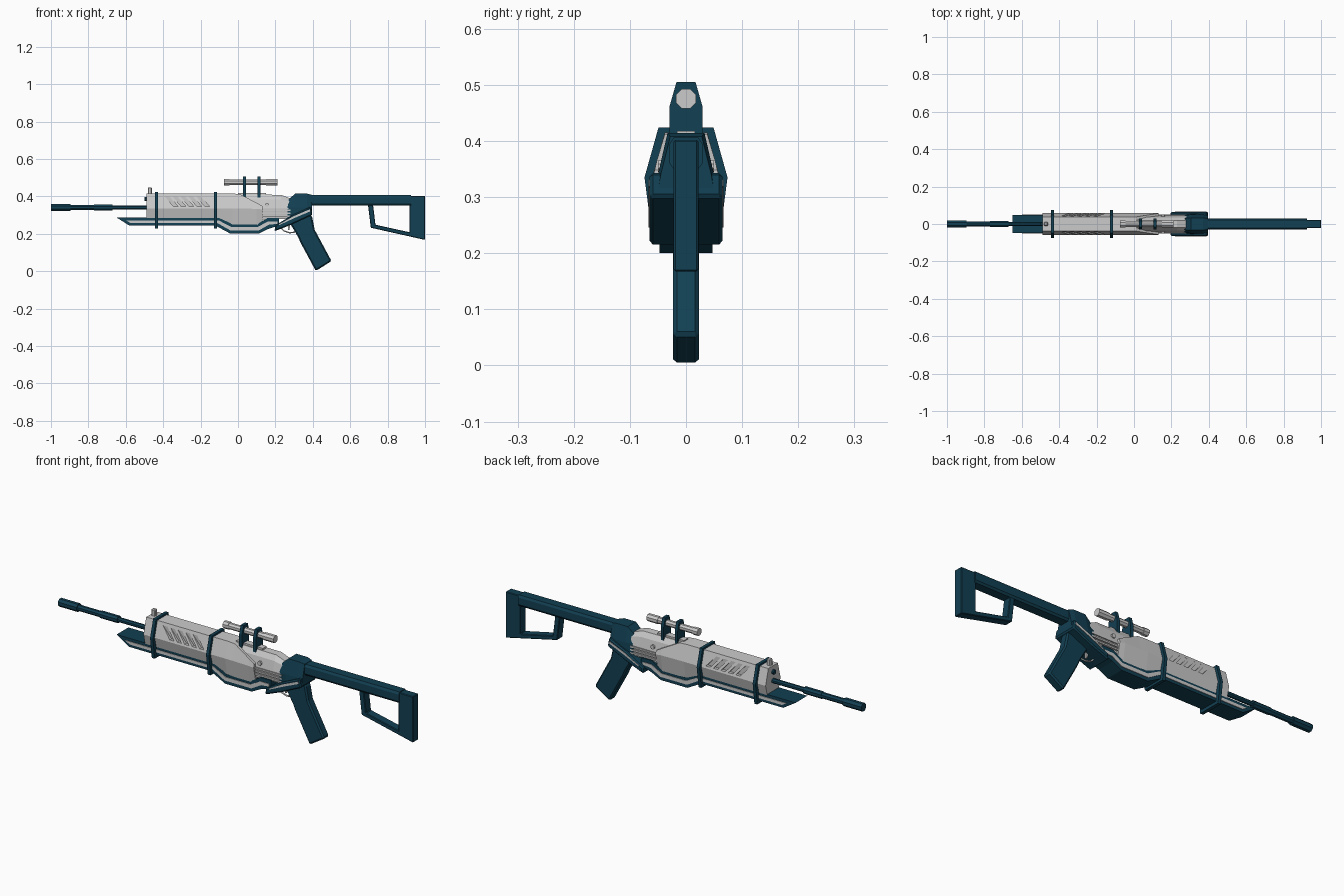
import bpy, bmesh, math
from mathutils import Matrix

teal = bpy.data.materials.new("dark_teal")
teal.diffuse_color = (0.006, 0.05, 0.085, 1)


def finish(name, bm, mat=None, bevel=0):
    bmesh.ops.recalc_face_normals(bm, faces=bm.faces)
    me = bpy.data.meshes.new(name)
    bm.to_mesh(me)
    bm.free()
    ob = bpy.data.objects.new(name, me)
    bpy.context.collection.objects.link(ob)
    if mat:
        me.materials.append(mat)
    if bevel:
        m = ob.modifiers.new("chamfer", 'BEVEL')
        m.width, m.segments = bevel, 1
    return ob


def add_prism(bm, pts, y0, y1):
    a = [bm.verts.new((x, y0, z)) for x, z in pts]
    b = [bm.verts.new((x, y1, z)) for x, z in pts]
    bm.faces.new(a)
    bm.faces.new(b[::-1])
    for i in range(len(a)):
        j = (i + 1) % len(a)
        bm.faces.new((a[i], b[i], b[j], a[j]))


def prism(name, pts, hw, mat=None, bevel=0):
    """Side profile (x, z) extruded across the width."""
    bm = bmesh.new()
    add_prism(bm, pts, -hw, hw)
    return finish(name, bm, mat, bevel)


def loft(name, stations, mat=None):
    """Stations: (x, [(half width, z) from top to bottom]), mirrored in y."""
    bm = bmesh.new()
    rings = []
    for x, half in stations:
        sec = half + [(-w, z) for w, z in reversed(half)]
        rings.append([bm.verts.new((x, w, z)) for w, z in sec])
    bm.faces.new(rings[0])
    bm.faces.new(rings[-1][::-1])
    for a, b in zip(rings, rings[1:]):
        for i in range(len(a)):
            j = (i + 1) % len(a)
            bm.faces.new((a[i], b[i], b[j], a[j]))
    return finish(name, bm, mat)


def rod(name, x0, x1, y, z, r, n=8, mat=None, axis='Y'):
    """Cylinder along x (or turned about x to run along another axis)."""
    bm = bmesh.new()
    rot = Matrix.Rotation(math.pi / 2, 4, axis) @ Matrix.Rotation(math.pi / n, 4, 'Z')
    bmesh.ops.create_cone(bm, cap_ends=True, segments=n, radius1=r, radius2=r, depth=x1 - x0,
                          matrix=Matrix.Translation(((x0 + x1) / 2, y, z)) @ rot)
    return finish(name, bm, mat)


# barrel and stepped muzzle
for name, x0, x1, r in (("muzzle", -1, -0.895, 0.021), ("barrel_front", -0.9, -0.76, 0.015),
                        ("barrel_collar", -0.77, -0.67, 0.018), ("barrel_rear", -0.68, -0.46, 0.012)):
    rod(name, x0, x1, 0, 0.34, r, 8, teal)
rod("front_port", -0.5, -0.48, 0, 0.385, 0.012, 8, teal)

# main housing, dropping at the rear and bulging underneath
housing = loft("housing", [
    (-0.49, [(0.038, 0.415), (0.06, 0.335), (0.045, 0.275)]),
    (-0.11, [(0.038, 0.415), (0.06, 0.335), (0.045, 0.275)]),
    (-0.03, [(0.038, 0.415), (0.06, 0.335), (0.045, 0.24)]),
    (0.01, [(0.038, 0.412), (0.06, 0.335), (0.045, 0.235)]),
    (0.10, [(0.052, 0.365), (0.06, 0.333), (0.045, 0.235)]),
    (0.13, [(0.056, 0.348), (0.06, 0.33), (0.045, 0.265)])])

# slanted vents cut in both sides of the housing
bm = bmesh.new()
for i in range(5):
    x = -0.392 + i * 0.042
    for s in (-1, 1):
        add_prism(bm, [(x, 0.4), (x + 0.024, 0.4), (x + 0.072, 0.345), (x + 0.048, 0.345)],
                  min(s * 0.042, s * 0.1), max(s * 0.042, s * 0.1))
cutter = finish("vent_cutter", bm)
cutter.hide_render = True
cut = housing.modifiers.new("vents", 'BOOLEAN')
cut.operation, cut.object, cut.solver = 'DIFFERENCE', cutter, 'EXACT'
bpy.context.view_layer.objects.active = housing
bpy.ops.object.modifier_apply(modifier=cut.name)
bpy.data.objects.remove(cutter)

# narrower rear housing with ribs and a side button
loft("rear_housing", [
    (-0.02, [(0.02, 0.41), (0.036, 0.385), (0.046, 0.335), (0.04, 0.27)]),
    (0.23, [(0.02, 0.408), (0.036, 0.383), (0.046, 0.335), (0.04, 0.28)]),
    (0.29, [(0.02, 0.385), (0.036, 0.37), (0.046, 0.335), (0.04, 0.28)])])
for i in range(3):
    z = 0.33 - i * 0.016
    prism(f"rear_rib_{i}", [(0.12, z), (0.28, z), (0.28, z - 0.008), (0.12, z - 0.008)], 0.05)
for s in (-1, 1):
    rod(f"side_button_{s}", 0.145, 0.165, s * 0.04, 0.355, 0.011, 8, axis='X')

# front sight post
prism("front_sight", [(-0.482, 0.41), (-0.482, 0.448), (-0.46, 0.448), (-0.46, 0.41)], 0.01, None, 0.004)

# lower guard with inlaid light stripe
prism("lower_guard", [(-0.65, 0.287), (-0.1, 0.287), (-0.03, 0.25), (0.1, 0.25), (0.16, 0.285), (0.22, 0.285),
                      (0.22, 0.245), (0.16, 0.225), (0.11, 0.2), (-0.04, 0.2), (-0.12, 0.243), (-0.58, 0.243)],
      0.047, teal)
prism("guard_stripe", [(-0.6, 0.272), (-0.105, 0.272), (-0.035, 0.236), (0.105, 0.236), (0.16, 0.266), (0.21, 0.266),
                       (0.21, 0.253), (0.165, 0.248), (0.11, 0.217), (-0.04, 0.217), (-0.11, 0.257), (-0.575, 0.257)],
      0.05)

# clamping bands around housing and guard
for i, x in enumerate((-0.435, -0.12)):
    sec = [(0.049, 0.424), (0.074, 0.335), (0.06, 0.228)]
    loft(f"band_{i}", [(x - 0.008, sec), (x + 0.008, sec)], teal)

# sight tube, end rims and two mounts
rod("scope_tube", -0.072, 0.208, 0, 0.475, 0.016)
rod("scope_front_rim", -0.075, -0.045, 0, 0.475, 0.019)
rod("scope_rear_rim", 0.15, 0.211, 0, 0.475, 0.019)
for i, x in enumerate((0.035, 0.113)):
    sec = [(0.017, 0.505), (0.029, 0.463), (0.029, 0.39)]
    loft(f"scope_mount_{i}", [(x - 0.008, sec), (x + 0.008, sec)], teal)
prism("scope_rail", [(0.0, 0.4), (0.0, 0.418), (0.15, 0.418), (0.15, 0.4)], 0.016)

# rear block where stock, grip and housing meet
loft("rear_block", [
    (0.265, [(0.03, 0.378), (0.045, 0.34), (0.048, 0.28)]),
    (0.305, [(0.033, 0.414), (0.05, 0.34), (0.055, 0.28)]),
    (0.37, [(0.033, 0.414), (0.05, 0.34), (0.055, 0.3)]),
    (0.395, [(0.028, 0.408), (0.045, 0.34), (0.05, 0.31)])], teal)

# slanted collar above the grip, with its stripe
prism("grip_collar", [(0.195, 0.213), (0.2, 0.245), (0.29, 0.3), (0.39, 0.345), (0.398, 0.3), (0.29, 0.25)],
      0.065, teal, 0.006)
prism("collar_stripe", [(0.22, 0.246), (0.22, 0.252), (0.3, 0.295), (0.385, 0.331), (0.387, 0.32), (0.3, 0.283)], 0.067)

# pistol grip
prism("grip", [(0.275, 0.265), (0.36, 0.32), (0.395, 0.3), (0.41, 0.225), (0.5, 0.058), (0.416, 0.0),
               (0.335, 0.155), (0.325, 0.185)][:5] + [(0.416, 0.005), (0.335, 0.155), (0.322, 0.185)],
      0.023, teal, 0.007)
bpy.data.objects["grip"].location.z = -0.004

# trigger guard loop and trigger
cu = bpy.data.curves.new("trigger_guard", 'CURVE')
cu.dimensions, cu.bevel_depth, cu.bevel_resolution = '3D', 0.004, 1
sp = cu.splines.new('POLY')
path = [(0.22, 0.24), (0.245, 0.215), (0.275, 0.205), (0.3, 0.208), (0.315, 0.225)]
sp.points.add(len(path) - 1)
for p, (x, z) in zip(sp.points, path):
    p.co = (x, 0, z, 1)
bpy.context.collection.objects.link(bpy.data.objects.new("trigger_guard", cu))
prism("trigger", [(0.265, 0.25), (0.28, 0.25), (0.275, 0.22), (0.268, 0.22)], 0.005)

# stock beam and open shoulder frame
beam = [(0.022, 0.406), (0.029, 0.395), (0.029, 0.36), (0.022, 0.35)]
loft("stock_beam", [(0.38, beam), (0.925, beam)], teal)
prism("stock_frame", [(0.695, 0.355), (0.71, 0.232), (1, 0.167), (1, 0.402), (0.917, 0.402),
                      (0.917, 0.208), (0.735, 0.248), (0.722, 0.355)], 0.022, teal, 0.003)
